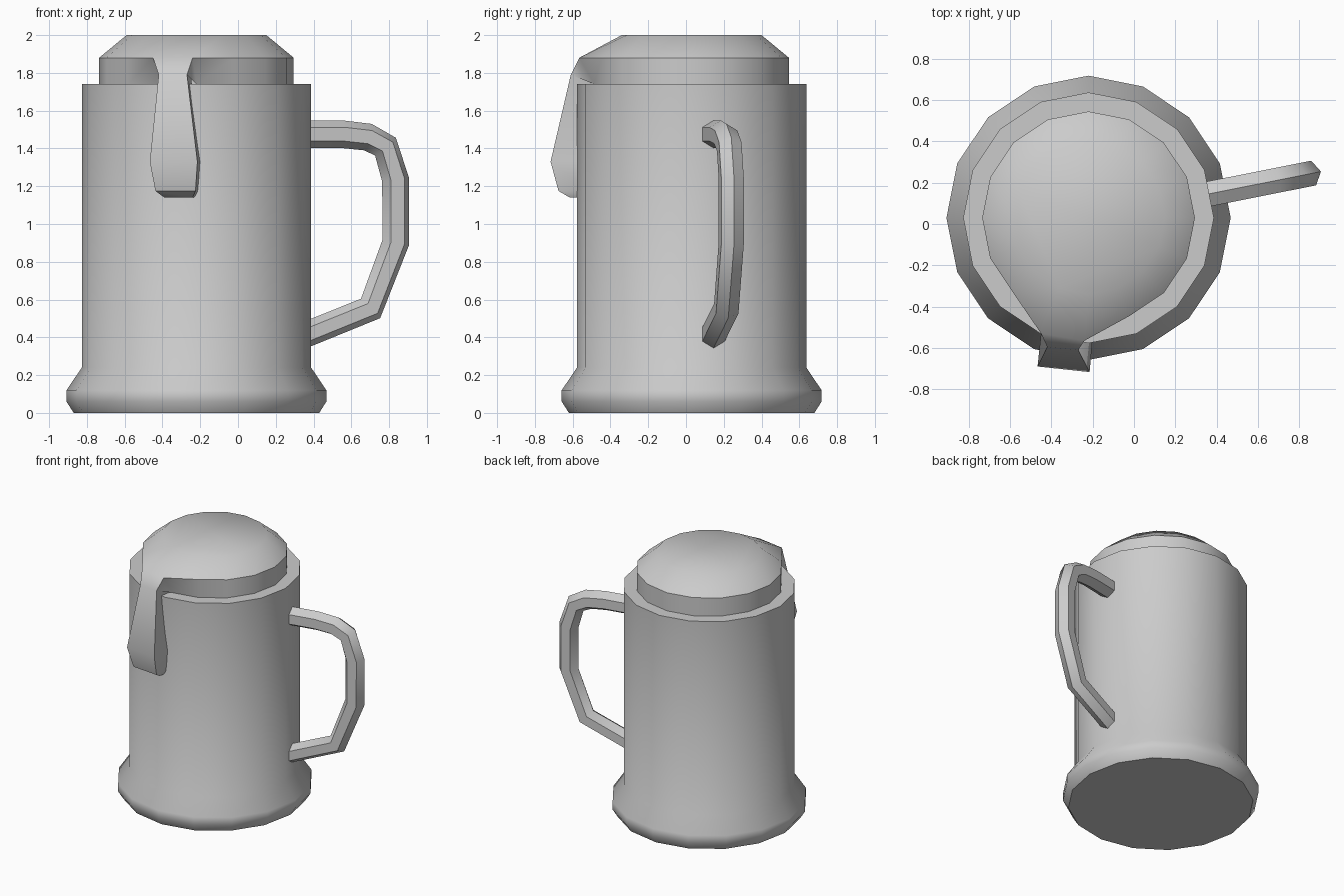
import bpy, bmesh
from math import sin, cos, pi
from mathutils import Vector

if "Cube" in bpy.data.objects:
    bpy.data.objects.remove(bpy.data.objects["Cube"])

CX, CY, N = -0.22, 0.03, 16


def ring(bm, r, z):
    return [bm.verts.new((CX + r * cos(2 * pi * i / N), CY + r * sin(2 * pi * i / N), z))
            for i in range(N)]


def bridge(bm, a, b, skip=()):
    n = len(a)
    for i in range(n):
        if i not in skip:
            bm.faces.new((a[i], a[(i + 1) % n], b[(i + 1) % n], b[i]))


def finish(bm, name):
    bmesh.ops.recalc_face_normals(bm, faces=bm.faces)
    me = bpy.data.meshes.new(name)
    bm.to_mesh(me)
    bm.free()
    ob = bpy.data.objects.new(name, me)
    bpy.context.collection.objects.link(ob)
    bpy.ops.object.select_all(action='DESELECT')
    ob.select_set(True)
    bpy.context.view_layer.objects.active = ob
    bpy.ops.object.shade_smooth_by_angle(angle=0.78)
    return ob


# mug body: flared foot, straight wall and flat rim
bm = bmesh.new()
profile = [(0.65, 0), (0.688, 0.06), (0.688, 0.12), (0.607, 0.24), (0.607, 1.74), (0.51, 1.74)]
rings = [ring(bm, r, z) for r, z in profile]
for a, b in zip(rings, rings[1:]):
    bridge(bm, a, b)
bm.faces.new(rings[0][::-1])
finish(bm, "mug_body")

# foam: short wall and dome, with one facet pulled out into a drip
bm = bmesh.new()
low, mid, top = ring(bm, 0.515, 1.74), ring(bm, 0.515, 1.88), ring(bm, 0.37, 2.0)
L, R = 11, 12
mid[L].co = (-0.45, -0.53, 1.88)
mid[R].co = (-0.24, -0.565, 1.88)
bridge(bm, low, mid, skip=(L,))
bridge(bm, mid, top)
bm.faces.new(top)
prev = [mid[L], mid[R], low[R], low[L]]
# drip sections: z, left x, right x, left y, right y
for z, xl, xr, yl, yr in [(1.79, -0.42, -0.27, -0.595, -0.61),
                          (1.33, -0.467, -0.215, -0.69, -0.717),
                          (1.175, -0.437, -0.225, -0.655, -0.675),
                          (1.14, -0.39, -0.24, -0.60, -0.615)]:
    sec = [bm.verts.new(p) for p in ((xl, yl, z), (xr, yr, z),
                                     (xr + 0.02, -0.5, z), (xl + 0.02, -0.5, z))]
    bridge(bm, prev, sec, skip=(2,))
    prev = sec
bm.faces.new(prev)
finish(bm, "foam")

# handle: hexagonal tube swept along a path in a vertical plane
path = [Vector(p) for p in [(0.575, 1.475), (0.79, 1.475), (0.925, 1.46), (1.02, 1.41),
                            (1.075, 1.235), (1.075, 0.90), (0.94, 0.553), (0.575, 0.408)]]
ang = pi / N
bm = bmesh.new()
prev = None
for i, p in enumerate(path):
    d0 = (p - path[max(i - 1, 0)]).normalized()
    d1 = (path[min(i + 1, len(path) - 1)] - p).normalized()
    t = (d0 + d1).normalized()
    nrm = Vector((-t.y, t.x))
    if i in (0, len(path) - 1):
        nrm = Vector((0, 1 if i == 0 else -1))
    sec = []
    for k in range(6):
        q = p + nrm * 0.073 * cos(k * pi / 3)
        s = 0.07 * sin(k * pi / 3)
        sec.append(bm.verts.new((CX + q.x * cos(ang) - s * sin(ang),
                                 CY + q.x * sin(ang) + s * cos(ang), q.y)))
    if prev:
        bridge(bm, prev, sec)
    else:
        bm.faces.new(sec[::-1])
    prev = sec
bm.faces.new(prev)
finish(bm, "handle")
